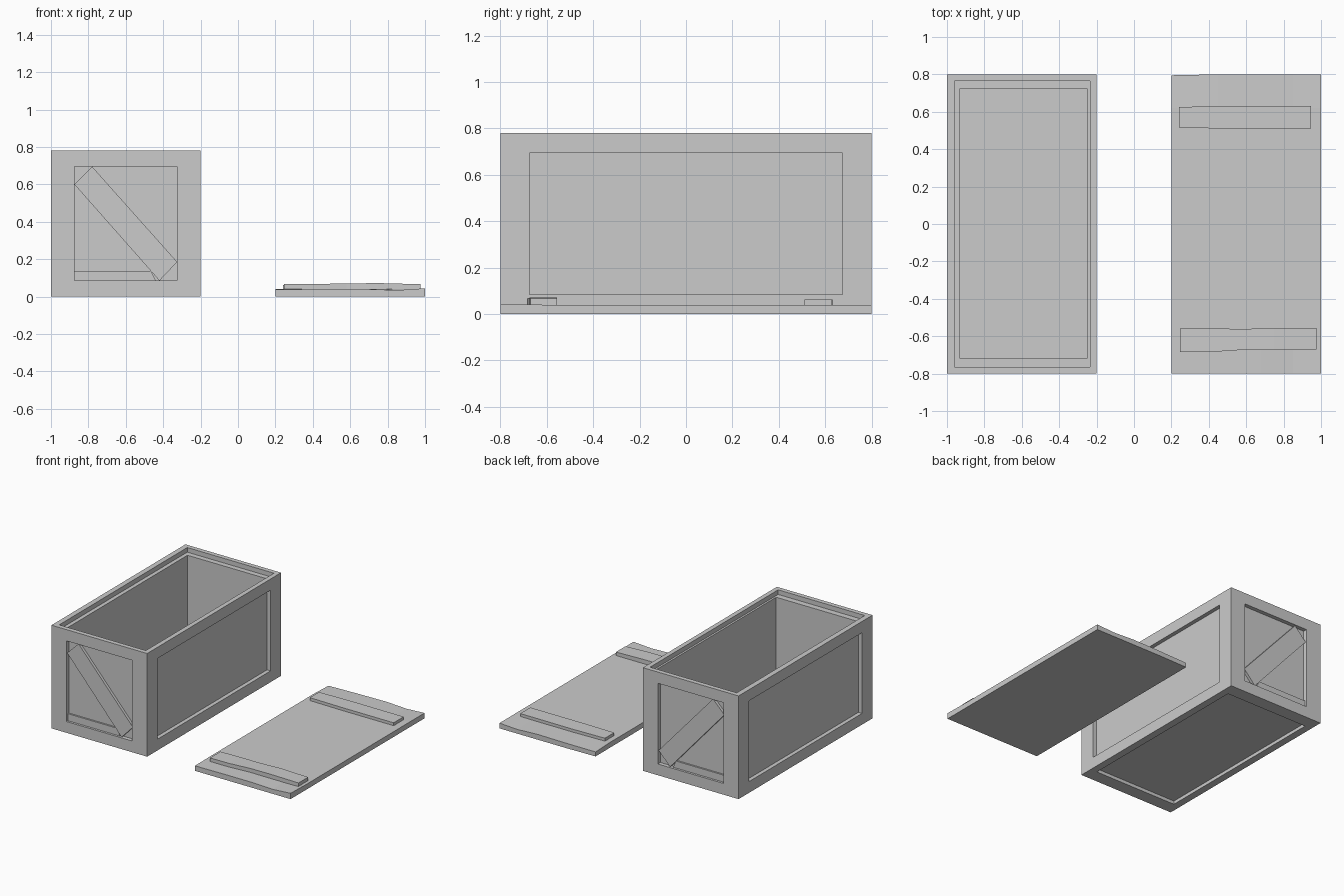
import bpy, bmesh
from mathutils import Vector

if "Cube" in bpy.data.objects:
    bpy.data.objects.remove(bpy.data.objects["Cube"])


def finish(bm, name):
    bmesh.ops.recalc_face_normals(bm, faces=bm.faces[:])
    me = bpy.data.meshes.new(name)
    bm.to_mesh(me)
    bm.free()
    ob = bpy.data.objects.new(name, me)
    bpy.context.collection.objects.link(ob)
    return ob


def step(bm, face, lo, hi):
    """Extrude a rectangular face and fit the new face to the box lo..hi."""
    new = bmesh.ops.extrude_discrete_faces(bm, faces=[face])["faces"][0]
    c = new.calc_center_median()
    for v in new.verts:
        v.co = Vector([lo[i] if v.co[i] < c[i] else hi[i] for i in range(3)])
    return new


def prism(name, points, top, axis_map):
    """Closed solid from an outline; axis_map(p, top?) places each point."""
    bm = bmesh.new()
    a = [bm.verts.new(axis_map(p, 0)) for p in points]
    b = [bm.verts.new(axis_map(p, top)) for p in points]
    bm.faces.new(a)
    bm.faces.new(b)
    n = len(points)
    for i in range(n):
        j = (i + 1) % n
        bm.faces.new((a[i], a[j], b[j], b[i]))
    return finish(bm, name)


# Crate body: block with recessed panels and a stepped, hollow top
X0, X1, Y, H, D = -1.0, -0.2, 0.8, 0.78, 0.03
bm = bmesh.new()
bmesh.ops.create_cube(bm, size=1)
for v in bm.verts:
    v.co = (X1 if v.co.x > 0 else X0, Y if v.co.y > 0 else -Y, H if v.co.z > 0 else 0)
for f in bm.faces[:]:
    f.normal_update()
    n = f.normal.copy()
    if abs(n.x) > 0.5:      # long sides
        x = X1 if n.x > 0 else X0
        rects = [((k, -0.675, 0.085), (k, 0.675, 0.695)) for k in (x, x - n.x * D)]
    elif abs(n.y) > 0.5:    # ends
        rects = [((-0.875, k, 0.085), (-0.325, k, 0.695)) for k in (n.y * Y, n.y * (Y - D))]
    elif n.z < 0:           # underside
        rects = [((-0.945, -0.7, k), (-0.255, 0.7, k)) for k in (0, 0.025)]
    else:                   # lid ledge, then the cavity
        rects = [((-0.96, -0.765, k), (-0.235, 0.765, k)) for k in (H, H - 0.035)]
        rects += [((-0.93, -0.72, k), (-0.25, 0.725, k)) for k in (H - 0.035, 0.06)]
    for lo, hi in rects:
        f = step(bm, f, lo, hi)
finish(bm, "crate_body")

# Diagonal brace and bottom slat on each end
brace = [(-0.875, 0.6), (-0.42, 0.085), (-0.325, 0.085), (-0.325, 0.185),
         (-0.78, 0.695), (-0.875, 0.695)]
brace = [brace[0], brace[1], brace[3], brace[4]]
slat = [(-0.875, 0.085), (-0.44, 0.085), (-0.465, 0.138), (-0.875, 0.138)]
for s, end in ((-1, "front"), (1, "back")):
    base = Y - D - 0.005
    for part, pts, t in (("brace", brace, 0.026), ("slat", slat, 0.018)):
        prism(f"{end}_{part}", pts, t,
              lambda p, h, s=s, base=base: (p[0], s * (base + h), p[1]))


# Lid: rough-cut board lying beside the crate, with uneven top edges
rows = (-0.8, -0.62, 0.0, 0.62, 0.8)
cols = (0.2, 0.45, 0.68, 0.85, 1.0)
bm = bmesh.new()
grid = {}
for i, x in enumerate(cols):
    for j, y in enumerate(rows):
        top = 0.04
        if j == 4:
            top = (0.034, 0.037, 0.04, 0.032, 0.04)[i]
        if j == 0:
            top = (0.038, 0.04, 0.04, 0.034, 0.044)[i]
        yy = 0.795 if (i == 0 and j == 4) else y
        grid[i, j] = [bm.verts.new((x, yy, z)) for z in (0, top)]
for k in (0, 1):
    for i in range(4):
        for j in range(4):
            bm.faces.new([grid[a, b][k] for a, b in
                          ((i, j), (i + 1, j), (i + 1, j + 1), (i, j + 1))])
for i in range(4):
    for e in (0, 4):
        for a, b in (((i, e), (i + 1, e)), ((e, i), (e, i + 1))):
            bm.faces.new((grid[a][0], grid[b][0], grid[b][1], grid[a][1]))
finish(bm, "lid_board")


# Lid battens: hand-cut strips, given as (x, low y, high y, top z) stations
def batten(name, stations):
    bm = bmesh.new()
    rings = []
    for x, y0, y1, z in stations:
        rings.append([bm.verts.new(c) for c in
                      ((x, y0, 0.03), (x, y1, 0.03), (x, y1, z), (x, y0, z))])
    for a, b in zip(rings, rings[1:]):
        for k in range(4):
            m = (k + 1) % 4
            bm.faces.new((a[k], a[m], b[m], b[k]))
    bm.faces.new(rings[0])
    bm.faces.new(rings[-1])
    finish(name=name, bm=bm)


batten("lid_batten_front", [(0.245, -0.685, -0.56, 0.066), (0.4, -0.685, -0.557, 0.067),
                            (0.58, -0.673, -0.562, 0.07), (0.75, -0.675, -0.555, 0.072),
                            (0.975, -0.67, -0.555, 0.066)])
batten("lid_batten_back", [(0.24, 0.515, 0.625, 0.062), (0.5, 0.51, 0.632, 0.062),
                           (0.945, 0.51, 0.63, 0.062)])
